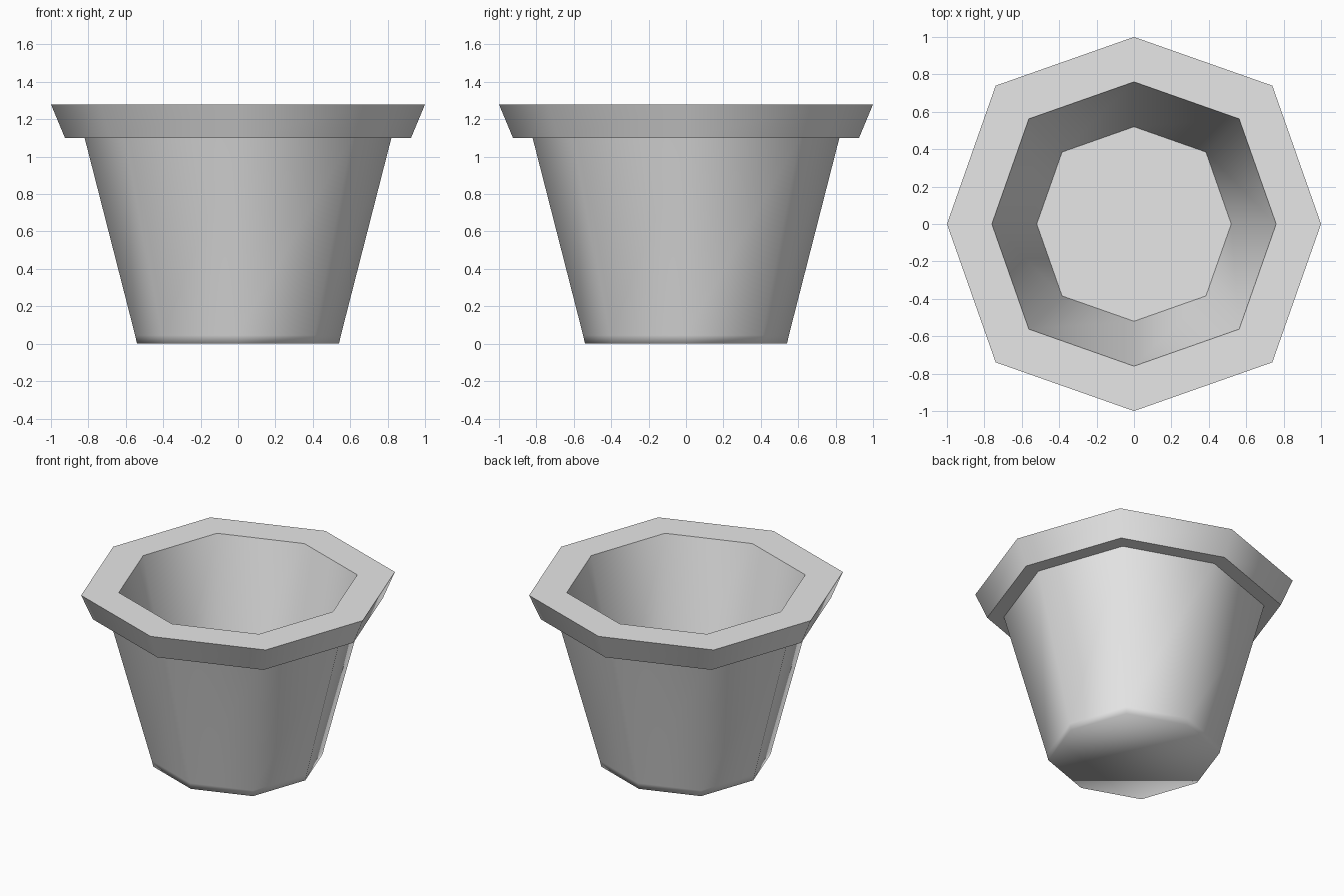
import bpy
import bmesh
from math import cos, sin, pi

cube = bpy.data.objects.get("Cube")
if cube:
    bpy.data.objects.remove(cube, do_unlink=True)

# One plain grey for the whole pot
grey = bpy.data.materials.new("light_grey")
grey.use_nodes = True
colour = (0.8, 0.8, 0.8, 1)
grey.diffuse_color = colour
grey.node_tree.nodes["Principled BSDF"].inputs["Base Color"].default_value = colour

SIDES = 8
DIAGONAL = 1.046  # diagonal corners sit slightly further out

# (radius, height, sharp crease) from the base, over the rim, to the inner floor
profile = [
    (0.54, 0.00, False),   # base edge, softly shaded
    (0.55, 0.045, False),  # lower wall loop
    (0.82, 1.10, True),    # wall meets rim
    (0.925, 1.10, True),   # rim lower edge
    (1.00, 1.28, True),    # rim outer edge
    (0.76, 1.28, True),    # rim inner edge
    (0.52, 0.25, True),    # inner floor edge
]


def add_ring(bm, radius, z):
    ring = []
    for i in range(SIDES):
        r = radius * (DIAGONAL if i % 2 else 1)
        a = 2 * pi * i / SIDES
        ring.append(bm.verts.new((r * cos(a), r * sin(a), z)))
    return ring


# Pot: octagonal rings joined into walls, capped by the base and inner floor
bm = bmesh.new()
rings = [add_ring(bm, r, z) for r, z, _ in profile]
for low, high in zip(rings, rings[1:]):
    for i in range(SIDES):
        j = (i + 1) % SIDES
        bm.faces.new((low[i], low[j], high[j], high[i]))
bm.faces.new(rings[0][::-1])
bm.faces.new(rings[-1])

# Smooth around the sides, with crisp rim and floor creases
for face in bm.faces:
    face.smooth = True
for ring, (_, _, sharp) in zip(rings, profile):
    for i in range(SIDES):
        edge = bm.edges.get((ring[i], ring[(i + 1) % SIDES]))
        edge.smooth = not sharp

mesh = bpy.data.meshes.new("flower_pot")
bm.to_mesh(mesh)
bm.free()
mesh.materials.append(grey)
pot = bpy.data.objects.new("flower_pot", mesh)
bpy.context.collection.objects.link(pot)
